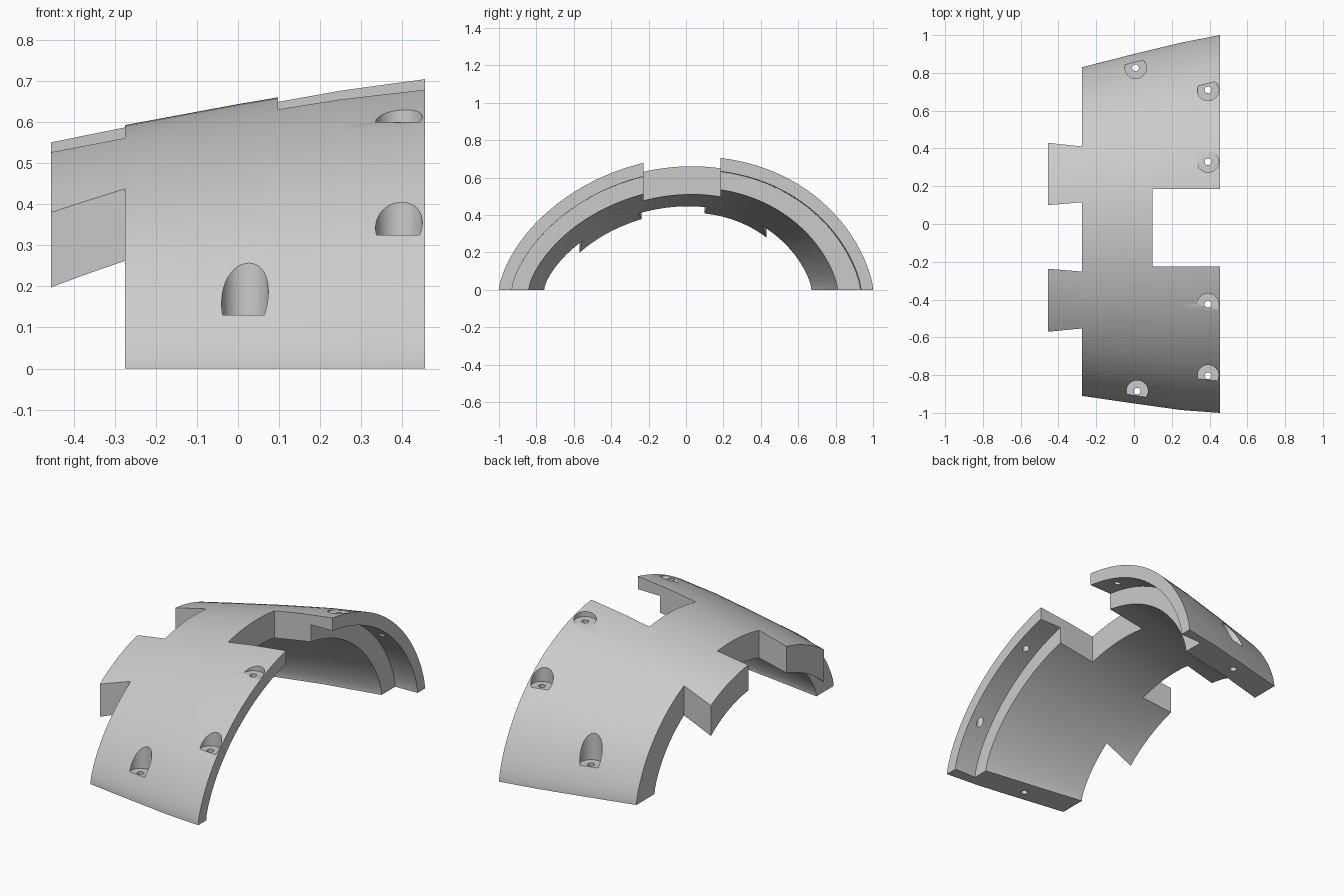
import bpy
import bmesh
import math

cube = bpy.data.objects.get("Cube")
if cube:
    bpy.data.objects.remove(cube, do_unlink=True)

grey = bpy.data.materials.new("light grey")
grey.use_nodes = True
colour = (0.6, 0.6, 0.6, 1)
grey.diffuse_color = colour
grey.node_tree.nodes["Principled BSDF"].inputs["Base Color"].default_value = colour

SEGMENTS = 80
FULLNESS = 0.42  # 0 is a circular arc, 1 a half ellipse


def arch_point(t, x, y_low, y_high, height, skew):
    """Point on a slightly skewed arch, t running 0..1 across it."""
    centre, half = (y_low + y_high) / 2, (y_high - y_low) / 2
    radius = (half * half + height * height) / (2 * height)
    u = -math.cos(math.pi * t)
    circle = math.sqrt(radius ** 2 - (u * half) ** 2) + height - radius
    ellipse = height * math.sqrt(max(0, 1 - u * u))
    z = circle + FULLNESS * (ellipse - circle)
    return x, centre + u * half, max(0, z * (1 + skew * u))


def new_object(name, bm):
    bmesh.ops.recalc_face_normals(bm, faces=bm.faces)
    mesh = bpy.data.meshes.new(name)
    bm.to_mesh(mesh)
    bm.free()
    obj = bpy.data.objects.new(name, mesh)
    bpy.context.collection.objects.link(obj)
    mesh.materials.append(grey)
    return obj


def prism(name, outline):
    """Tall vertical cutter from a plan outline."""
    bm = bmesh.new()
    face = bm.faces.new([bm.verts.new((x, y, -1)) for x, y in outline])
    up = bmesh.ops.extrude_face_region(bm, geom=[face])["geom"]
    bmesh.ops.translate(bm, vec=(0, 0, 3),
                        verts=[v for v in up if isinstance(v, bmesh.types.BMVert)])
    return new_object(name, bm)


def cylinder(name, x, y, z_low, z_high, radius, sides):
    bm = bmesh.new()
    bmesh.ops.create_cone(bm, cap_ends=True, segments=sides, radius1=radius,
                          radius2=radius, depth=z_high - z_low)
    bmesh.ops.translate(bm, vec=(x, y, (z_low + z_high) / 2), verts=bm.verts)
    return new_object(name, bm)


# Arch stations along x: position, low y, high y, crown height, skew
outer = [(-0.455, -0.86, 0.78, 0.555, 0.065), (-0.275, -0.91, 0.83, 0.592, 0.065),
         (0, -0.95, 0.9, 0.643, 0.065), (0.25, -0.985, 0.96, 0.685, 0.065),
         (0.455, -1, 1, 0.711, 0.065)]
lip = [(0.455, -0.93, 0.935, 0.64, 0.065), (0.32, -0.93, 0.93, 0.638, 0.065)]
inner = [(0.32, -0.84, 0.81, 0.545, 0.08), (0, -0.797, 0.745, 0.493, 0.09),
         (-0.275, -0.758, 0.67, 0.445, 0.1), (-0.455, -0.705, 0.62, 0.412, 0.1)]
stations = outer + lip + inner

# Arched shell with a thin rebated lip on its large end
bm = bmesh.new()
rings = [[bm.verts.new(arch_point(i / SEGMENTS, *s)) for s in stations]
         for i in range(SEGMENTS + 1)]
count = len(stations)
for a, b in zip(rings, rings[1:]):
    for j in range(count):
        k = (j + 1) % count
        bm.faces.new((a[j], a[k], b[k], b[j]))
bm.faces.new(rings[0])
bm.faces.new(rings[-1])
shell = new_object("arched_shell", bm)

# Notch in the large end, and gaps that leave two tabs on the small end
cutters = [
    prism("notch_cutter", [(0.097, -0.226), (0.7, -0.226), (0.7, 0.185), (0.097, 0.185)]),
    prism("gap_middle", [(-0.275, -0.252), (-0.275, 0.115), (-0.455, 0.1),
                         (-0.6, 0.088), (-0.6, -0.223), (-0.455, -0.237)]),
    prism("gap_back", [(-0.275, 0.41), (-0.275, 1.5), (-0.6, 1.5), (-0.6, 0.446)]),
    prism("gap_front", [(-0.275, -0.553), (-0.6, -0.584), (-0.6, -1.5), (-0.275, -1.5)]),
]

# Screw pockets with flat floors and small through holes
pockets = [(0.017, -0.885, 0.13), (0.392, -0.803, 0.325), (0.392, -0.425, 0.6),
           (0.392, 0.33, 0.656), (0.392, 0.71, 0.44), (0.008, 0.827, 0.15)]
for x, y, floor in pockets:
    cutters.append(cylinder("pocket_cutter", x, y, floor, 1.5, 0.057, 40))
    cutters.append(cylinder("hole_cutter", x, y, -0.5, 1.4, 0.018, 20))

for cutter in cutters:
    cutter.hide_render = True
    cut = shell.modifiers.new(cutter.name, "BOOLEAN")
    cut.operation = "DIFFERENCE"
    cut.solver = "EXACT"
    cut.object = cutter

# Bake the cuts and drop the cutters
bpy.context.view_layer.update()
graph = bpy.context.evaluated_depsgraph_get()
baked = bpy.data.meshes.new_from_object(shell.evaluated_get(graph))
shell.modifiers.clear()
shell.data = baked
baked.materials.clear()
baked.materials.append(grey)
for polygon in baked.polygons:
    polygon.material_index = 0
for cutter in cutters:
    bpy.data.objects.remove(cutter, do_unlink=True)

bpy.ops.object.select_all(action="DESELECT")
shell.select_set(True)
bpy.context.view_layer.objects.active = shell
bpy.ops.object.shade_smooth_by_angle(angle=math.radians(25))
